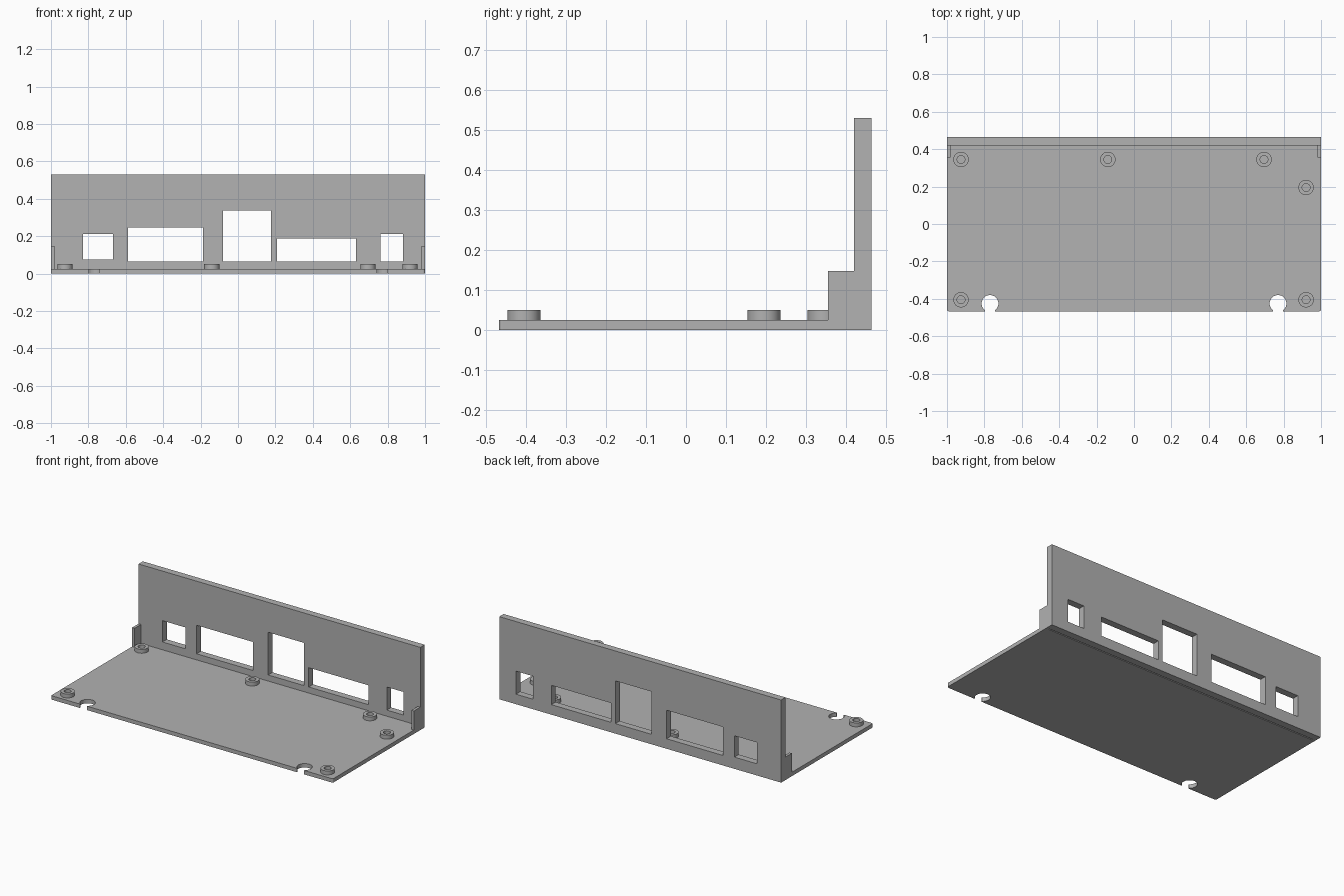
import bpy, bmesh
from math import pi, cos, sin

if "Cube" in bpy.data.objects:
    bpy.data.objects.remove(bpy.data.objects["Cube"], do_unlink=True)

grey = bpy.data.materials.new("plain grey")
grey.use_nodes = True
colour = (0.445, 0.445, 0.445, 1)
grey.diffuse_color = colour
grey.node_tree.nodes["Principled BSDF"].inputs["Base Color"].default_value = colour


def finish(name, bm):
    bmesh.ops.recalc_face_normals(bm, faces=bm.faces)
    mesh = bpy.data.meshes.new(name)
    bm.to_mesh(mesh)
    bm.free()
    mesh.materials.append(grey)
    obj = bpy.data.objects.new(name, mesh)
    bpy.context.collection.objects.link(obj)
    return obj


def box(name, x, y, z):
    bm = bmesh.new()
    bmesh.ops.create_cube(bm, size=1)
    for v in bm.verts:
        v.co = [r[0] if c < 0 else r[1] for c, r in zip(v.co, (x, y, z))]
    return finish(name, bm)


def cut(target, cutters):
    for cutter in cutters:
        mod = target.modifiers.new("cut", "BOOLEAN")
        mod.operation = "DIFFERENCE"
        mod.solver = "EXACT"
        mod.object = cutter
    bpy.context.view_layer.update()
    result = target.evaluated_get(bpy.context.evaluated_depsgraph_get())
    mesh = bpy.data.meshes.new_from_object(result)
    target.modifiers.clear()
    target.data = mesh
    for cutter in cutters:
        bpy.data.objects.remove(cutter, do_unlink=True)


def arc(cx, cy, r, start, end, n):
    return [(cx + r * cos(start + (end - start) * i / n),
             cy + r * sin(start + (end - start) * i / n)) for i in range(n + 1)]


# Base plate: an outline with two keyhole notches in the front edge
FRONT, FOLD, THICK = -0.467, 0.42, 0.025
outline = arc(-0.99, FRONT + 0.01, 0.01, pi, 1.5 * pi, 3)
for cx in (-0.77, 0.77):
    half = 0.61  # half angle of the notch mouth
    circle = arc(cx, -0.425, 0.045, 1.5 * pi - half, -0.5 * pi + half, 28)
    outline += [(circle[0][0], FRONT)] + circle + [(circle[-1][0], FRONT)]
outline += arc(0.99, FRONT + 0.01, 0.01, 1.5 * pi, 2 * pi, 3)
outline += [(1, FOLD), (-1, FOLD)]
bm = bmesh.new()
face = bm.faces.new([bm.verts.new((x, y, 0)) for x, y in outline])
top = bmesh.ops.extrude_face_region(bm, geom=[face])["geom"]
bmesh.ops.translate(bm, vec=(0, 0, THICK),
                    verts=[g for g in top if isinstance(g, bmesh.types.BMVert)])
plate = finish("base_plate", bm)

# Narrow groove under the plate beside the rear panel
cut(plate, [box("groove_cutter", (-0.98, 0.98), (0.411, 0.418), (-0.1, 0.018))])

# Rear panel with five connector openings: x from, x to, z from, z to
panel = box("rear_panel", (-1, 1), (FOLD, 0.464), (0, 0.53))
openings = [
    (-0.83, -0.668, 0.075, 0.212),
    (-0.588, -0.187, 0.064, 0.247),
    (-0.08, 0.176, 0.064, 0.338),
    (0.208, 0.631, 0.064, 0.188),
    (0.762, 0.882, 0.064, 0.212),
]
cut(panel, [box("opening_cutter", (a, b), (0.3, 0.6), (c, d)) for a, b, c, d in openings])

# Side lugs in the corners between plate and panel
box("right_lug", (-1, -0.982), (0.355, FOLD), (THICK, 0.147))
box("left_lug", (0.982, 1), (0.355, FOLD), (THICK, 0.147))


# Hollow standoffs on the plate
def standoff(name, x, y, outer=0.041, inner=0.021, sides=32):
    bm = bmesh.new()
    section = [(inner, THICK), (outer, THICK), (outer, 0.05), (inner, 0.05)]
    rings = [[bm.verts.new((px, py, z)) for px, py in arc(x, y, r, 0, 2 * pi, sides)[:-1]]
             for r, z in section]
    for k in range(4):
        a, b = rings[k], rings[(k + 1) % 4]
        for i in range(sides):
            j = (i + 1) % sides
            bm.faces.new((a[i], a[j], b[j], b[i]))
    obj = finish(name, bm)
    bpy.ops.object.select_all(action="DESELECT")
    obj.select_set(True)
    bpy.context.view_layer.objects.active = obj
    bpy.ops.object.shade_smooth_by_angle()


standoff("rear_right_standoff", -0.925, 0.345)
standoff("rear_middle_standoff", -0.14, 0.345)
standoff("rear_left_standoff", 0.695, 0.345)
standoff("side_left_standoff", 0.92, 0.195)
standoff("front_left_standoff", 0.92, -0.405)
standoff("front_right_standoff", -0.925, -0.405)
